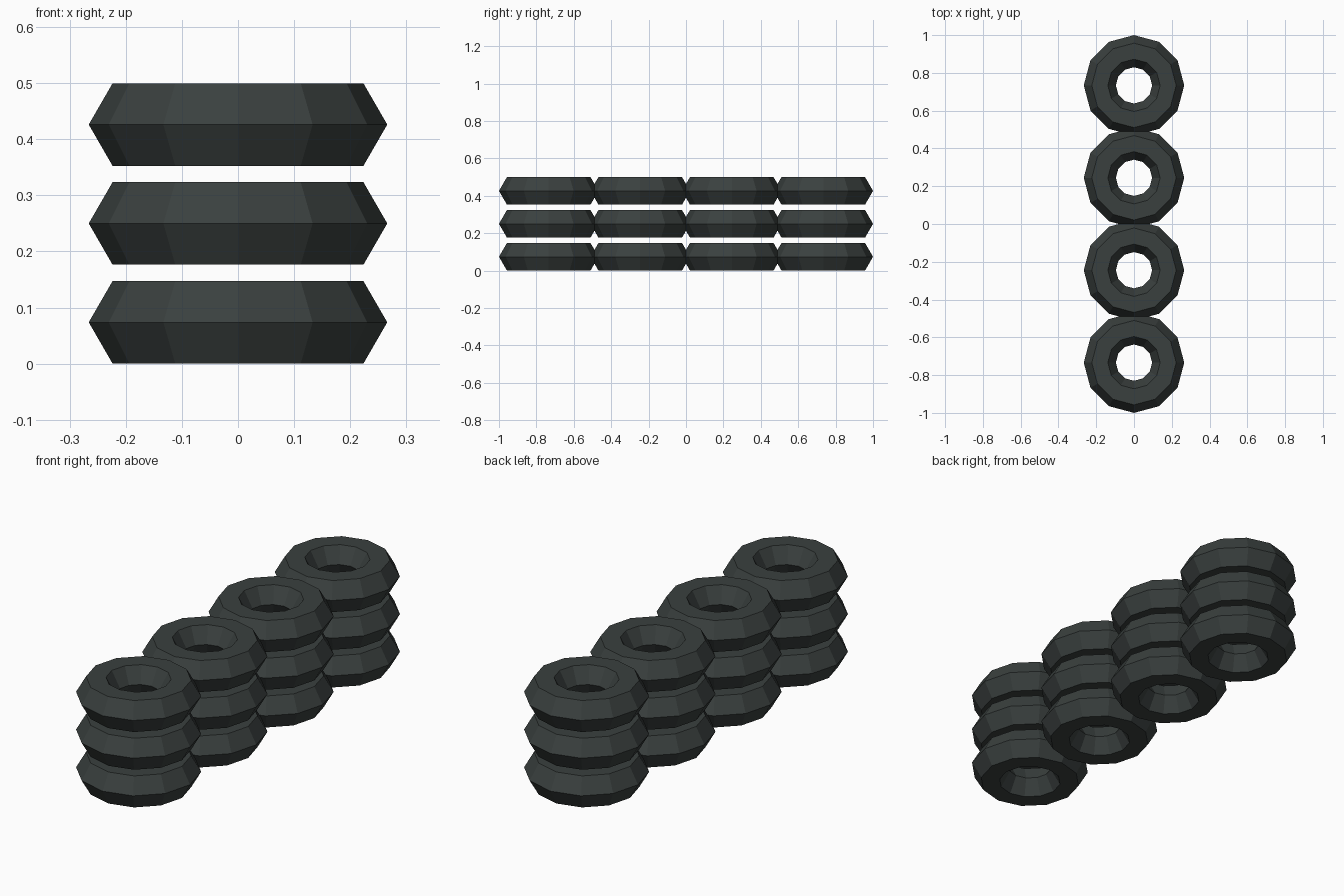
import bpy

if "Cube" in bpy.data.objects:
    bpy.data.objects.remove(bpy.data.objects["Cube"])

RING_R, TUBE_R = 0.181, 0.085   # ring radius and tube radius of one tyre
STACK_STEP = 0.4893             # spacing of stacks along y
LAYERS = (0.0738, 0.25, 0.4262) # centre heights of the three layers

rubber = bpy.data.materials.new("black_rubber")
rubber.diffuse_color = (0.042, 0.051, 0.049, 1)
rubber.use_nodes = True
rubber.node_tree.nodes["Principled BSDF"].inputs["Base Color"].default_value = rubber.diffuse_color

# One low-poly tyre: 12-sided ring with a hexagonal section
bpy.ops.mesh.primitive_torus_add(major_segments=12, minor_segments=6,
                                 major_radius=RING_R, minor_radius=TUBE_R)
first = bpy.context.object
tyre_mesh = first.data
tyre_mesh.name = "tyre"
tyre_mesh.materials.append(rubber)
tyre_mesh.shade_flat()
bpy.data.objects.remove(first)

# Barrier: four touching stacks of three tyres
for s in range(4):
    for k, z in enumerate(LAYERS):
        tyre = bpy.data.objects.new(f"tyre_stack{s + 1}_layer{k + 1}", tyre_mesh)
        tyre.location = (0, (s - 1.5) * STACK_STEP, z)
        bpy.context.collection.objects.link(tyre)
